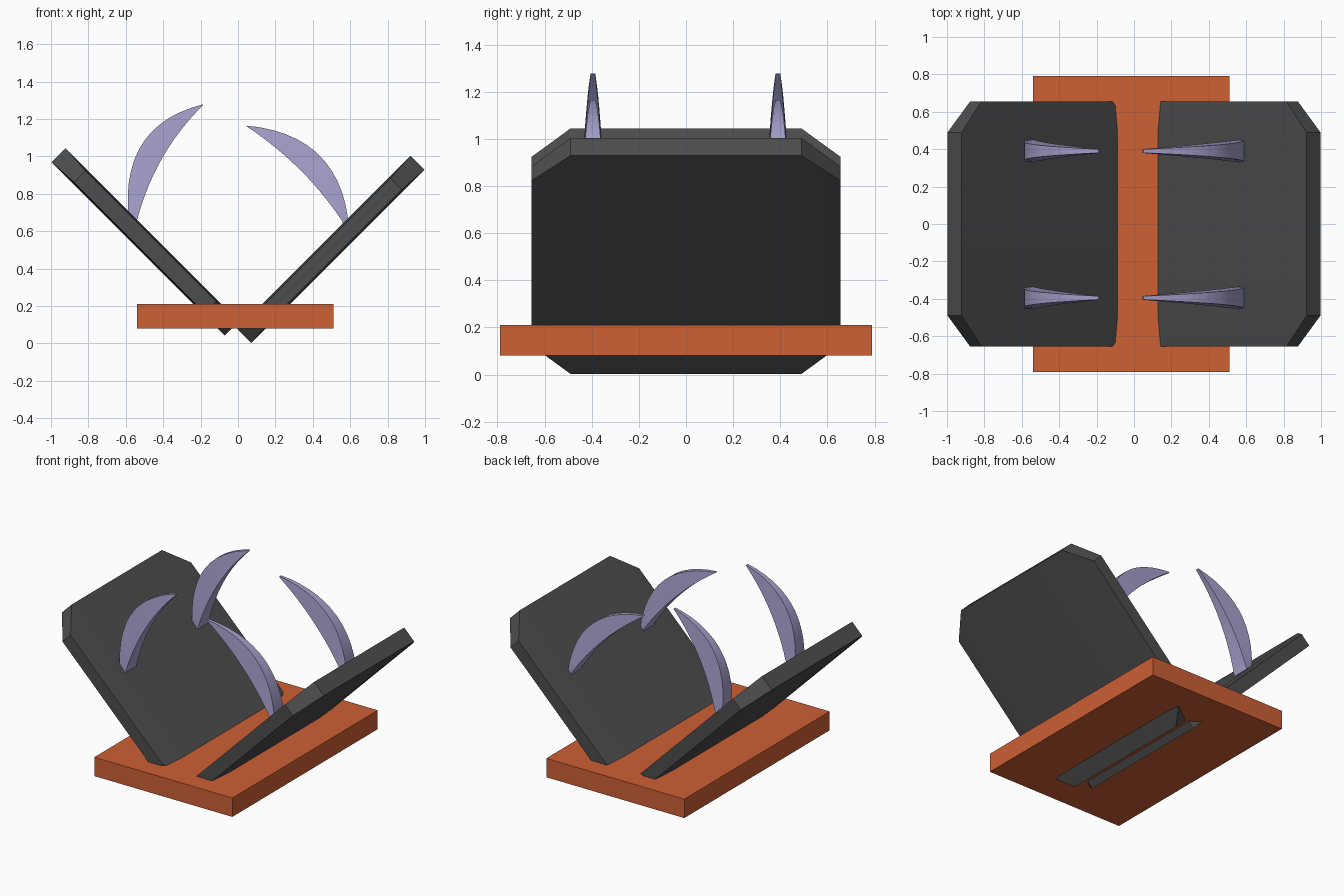
import bpy
import bmesh
from math import radians, sqrt
from mathutils import Vector

cube = bpy.data.objects.get("Cube")
if cube:
    bpy.data.objects.remove(cube, do_unlink=True)


def material(name, rgb):
    mat = bpy.data.materials.new(name)
    mat.use_nodes = True
    mat.diffuse_color = (*rgb, 1)
    mat.node_tree.nodes["Principled BSDF"].inputs["Base Color"].default_value = (*rgb, 1)
    return mat


ORANGE = material("burnt orange", (0.61, 0.115, 0.035))
CHARCOAL = material("charcoal", (0.075, 0.075, 0.075))
LAVENDER = material("pale lavender", (0.38, 0.35, 0.60))


def loft(name, sections, mat):
    """Skin a row of equal-sized cross-sections and cap both ends."""
    bm = bmesh.new()
    rings = [[bm.verts.new(p) for p in section] for section in sections]
    for a, b in zip(rings, rings[1:]):
        for i in range(len(a)):
            j = (i + 1) % len(a)
            bm.faces.new((a[i], a[j], b[j], b[i]))
    bm.faces.new(rings[0])
    bm.faces.new(rings[-1])
    bmesh.ops.recalc_face_normals(bm, faces=bm.faces)
    mesh = bpy.data.meshes.new(name)
    bm.to_mesh(mesh)
    bm.free()
    mesh.materials.append(mat)
    obj = bpy.data.objects.new(name, mesh)
    bpy.context.collection.objects.link(obj)
    bpy.ops.object.select_all(action="DESELECT")
    obj.select_set(True)
    bpy.context.view_layer.objects.active = obj
    bpy.ops.object.shade_smooth_by_angle(angle=radians(30))
    return obj


# Base plate
loft("base_plate", [[(x, y, z) for x, y in ((-0.54, -0.79), (0.51, -0.79), (0.51, 0.79), (-0.54, 0.79))]
                    for z in (0.08, 0.21)], ORANGE)


# Tilted jaw panels: clipped corners, slightly thinner at the side edges
def panel(name, side, lift):
    size, clip = 1.31, 0.16
    along = Vector((side, 0, 1)) / sqrt(2)
    normal = Vector((-side, 0, 1)) / sqrt(2)
    sections = []
    for y, inset, half in ((-0.655, clip, 0.043), (-0.49, 0, 0.053),
                           (0.49, 0, 0.053), (0.655, clip, 0.043)):
        mid = Vector((side * 0.033, y, 0.04 + lift))
        sections.append([mid + along * u + normal * h
                         for u, h in ((inset, -half), (size - inset, -half),
                                      (size - inset, half), (inset, half))])
    loft(name, sections, CHARCOAL)


panel("left_panel", 1, 0)
panel("right_panel", -1, 0.04)


# Curved claws: tapered blades between an outer and an inner arc
def arc(tip, mid, root, t):
    tip, mid, root = Vector(tip), Vector(mid), Vector(root)
    control = 2 * mid - (tip + root) / 2
    return tip * (1 - t) ** 2 + control * 2 * t * (1 - t) + root * t * t


def claw(name, y, outer, inner, steps=12):
    sections = []
    for i in range(steps + 1):
        t = max(i / steps, 0.01)
        o, n = arc(*outer, t), arc(*inner, t)
        half = 0.01 + 0.05 * t
        sections.append([(o.x, y - half * 0.88, o.y), (o.x, y + half * 0.88, o.y),
                         (n.x, y + half, n.y), (n.x, y - half, n.y)])
    # Root sunk into the panel
    sections.append([(x, v, z - 0.04) for x, v, z in sections[-1]])
    loft(name, sections, LAVENDER)


for place, y in (("front", -0.395), ("back", 0.39)):
    claw(f"{place}_left_claw", y,
         ((0.04, 1.165), (0.42, 1.02), (0.588, 0.67)),
         ((0.04, 1.165), (0.33, 0.93), (0.56, 0.65)))
    claw(f"{place}_right_claw", y,
         ((-0.18, 1.28), (-0.50, 1.085), (-0.588, 0.71)),
         ((-0.18, 1.28), (-0.40, 1.0), (-0.54, 0.66)))
